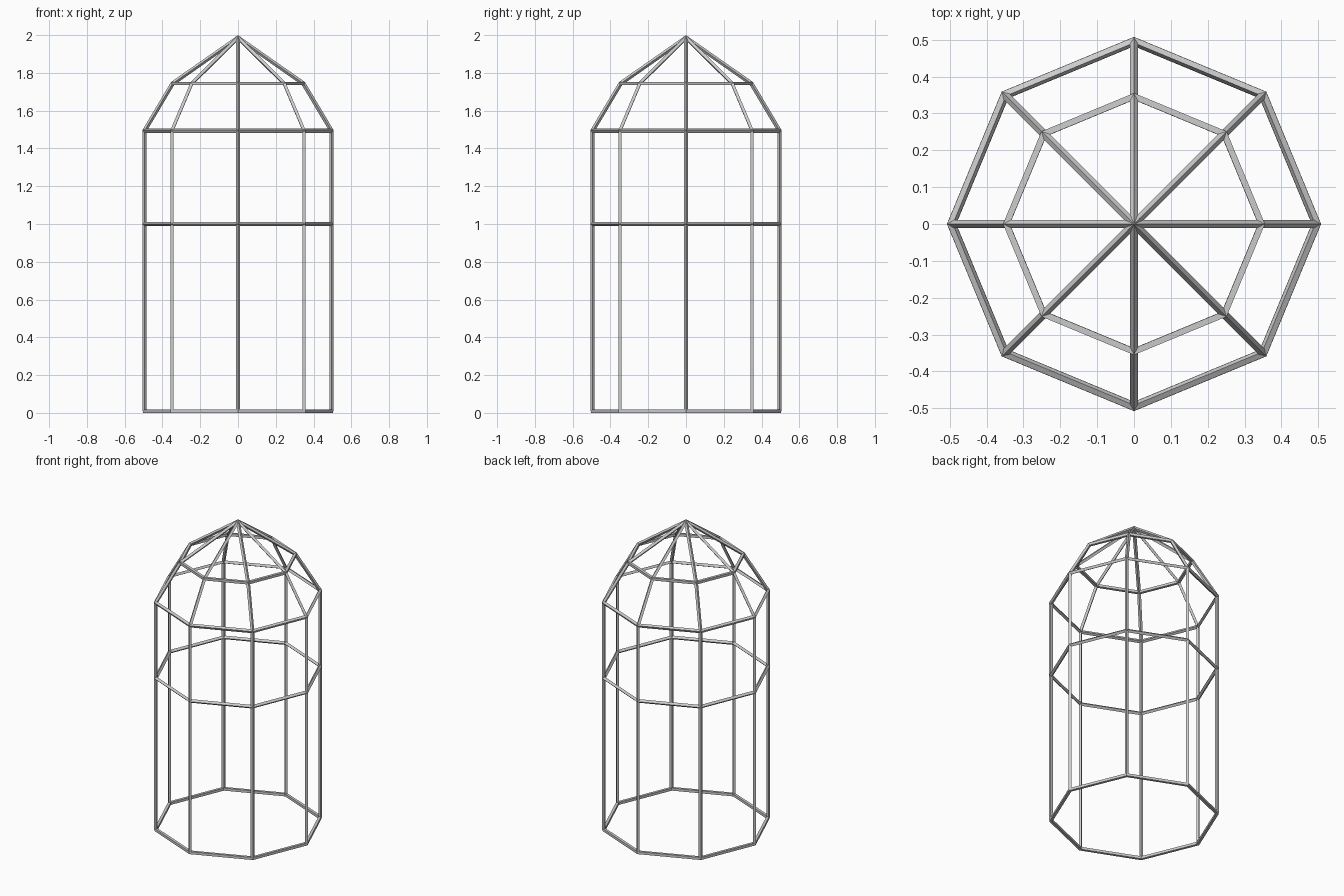
import bpy, bmesh
from math import sin, cos, pi, radians

if "Cube" in bpy.data.objects:
    bpy.data.objects.remove(bpy.data.objects["Cube"])

SIDES = 8
H = 0.0118          # half diagonal of the square bars
BASE_Z = H * 0.7071


def tube(name, sections, closed):
    """Bridge a row of four-point sections into a flat-faced bar."""
    bm = bmesh.new()
    rows = [[bm.verts.new(p) for p in s] for s in sections]
    n = len(rows)
    for i in range(n if closed else n - 1):
        a, b = rows[i], rows[(i + 1) % n]
        for k in range(4):
            bm.faces.new((a[k], a[(k + 1) % 4], b[(k + 1) % 4], b[k]))
    if not closed:
        bm.faces.new(rows[0])
        bm.faces.new(rows[-1][::-1])
    bmesh.ops.recalc_face_normals(bm, faces=bm.faces)
    me = bpy.data.meshes.new(name)
    bm.to_mesh(me)
    bm.free()
    ob = bpy.data.objects.new(name, me)
    bpy.context.collection.objects.link(ob)


def ring(name, r, z, tilt):
    """Octagonal hoop whose outer ridge points along the tilt angle."""
    sections = []
    for i in range(SIDES):
        a = 2 * pi * i / SIDES
        s = []
        for k in range(4):
            t = radians(tilt) + k * pi / 2
            rr = r + H * cos(t) / cos(pi / SIDES)
            s.append((rr * cos(a), rr * sin(a), z + H * sin(t)))
        sections.append(s)
    tube(name, sections, True)


def rib(name, a, path):
    """Upright bar running from the base to the apex, ridge outward."""
    u, w = (cos(a), sin(a)), (-sin(a), cos(a))
    sections = []
    for r, z, tilt, stretch in path:
        t, h = radians(tilt), H * 0.95
        s = []
        for d, e in ((1, 0), (0, 1), (-1, 0), (0, -1)):
            rr = r + d * h * stretch * cos(t)
            s.append((u[0] * rr + w[0] * e * h, u[1] * rr + w[1] * e * h,
                      z + d * h * stretch * sin(t)))
        sections.append(s)
    tube(name, sections, False)


# Horizontal hoops
ring("base_ring", 0.495, BASE_Z, -45)
ring("middle_ring", 0.495, 1.0, 0)
ring("eave_ring", 0.495, 1.494, 15.5)
ring("dome_ring", 0.346, 1.744, 43)

# Upright bars bending into the domed roof
path = [(0.495, BASE_Z, 0, 1), (0.495, 1.494, 15.5, 1.04),
        (0.346, 1.744, 43, 1.03), (0, 1.986, 90, 1.23)]
for i in range(SIDES):
    rib(f"rib_{i + 1}", 2 * pi * i / SIDES, path)
